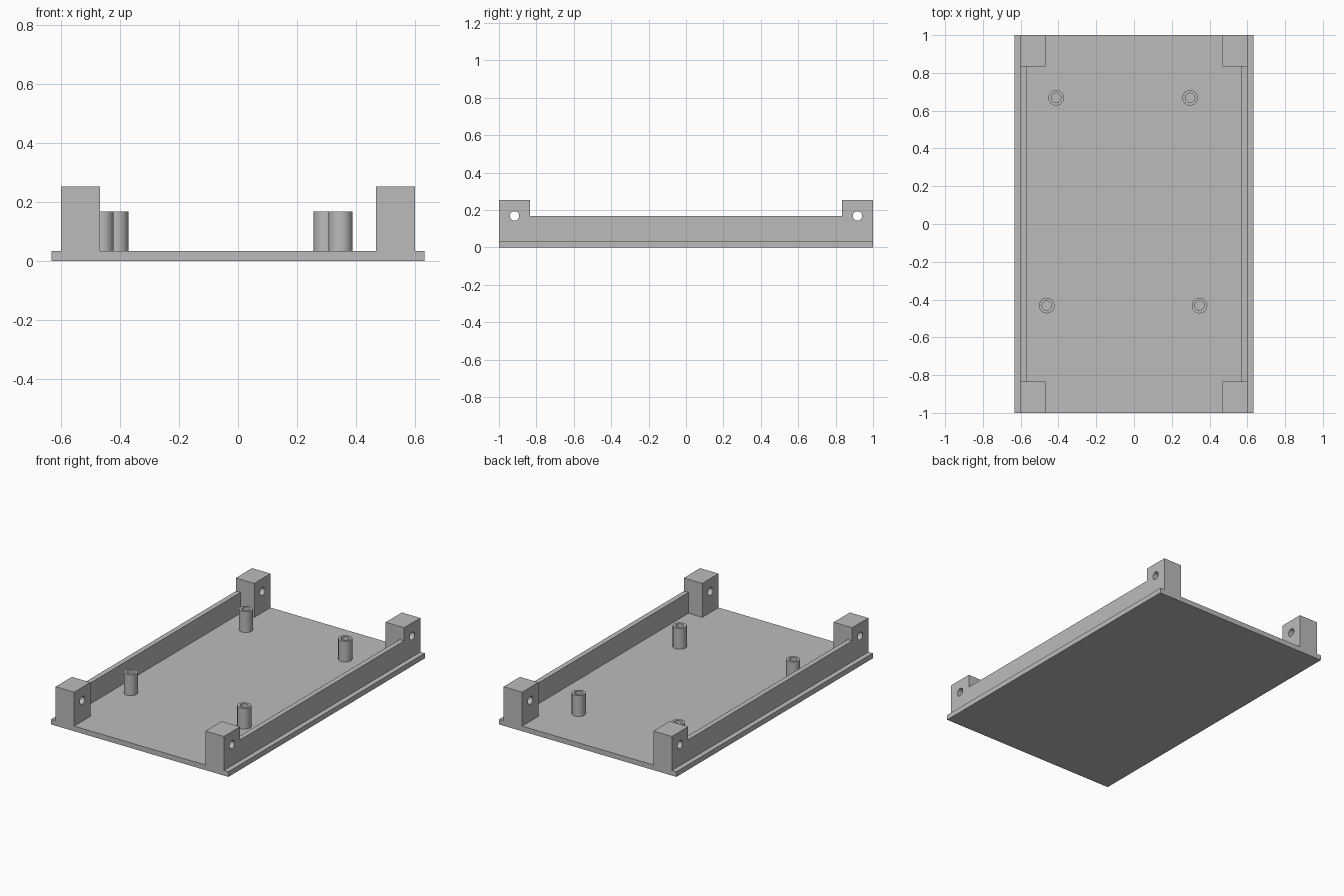
import bpy
import bmesh
from math import pi, radians
from mathutils import Matrix, Vector

cube = bpy.data.objects.get("Cube")
if cube:
    bpy.data.objects.remove(cube, do_unlink=True)

grey = bpy.data.materials.new("plain grey")
grey.use_nodes = True
grey.diffuse_color = (0.5, 0.5, 0.5, 1)
grey.node_tree.nodes["Principled BSDF"].inputs["Base Color"].default_value = (0.5, 0.5, 0.5, 1)

BASE_TOP = 0.033
WALL_TOP = 0.167
BLOCK_TOP = 0.252
SIDE = 0.6          # outer face of walls and blocks
BLOCK_Y = 0.835     # inner end of corner blocks


def finish(name, bm):
    bmesh.ops.recalc_face_normals(bm, faces=bm.faces)
    mesh = bpy.data.meshes.new(name)
    bm.to_mesh(mesh)
    bm.free()
    mesh.materials.append(grey)
    obj = bpy.data.objects.new(name, mesh)
    bpy.context.collection.objects.link(obj)
    return obj


def box(name, low, high):
    low, high = Vector(low), Vector(high)
    bm = bmesh.new()
    bmesh.ops.create_cube(bm, size=1, matrix=Matrix.Translation((low + high) / 2)
                          @ Matrix.Diagonal((high - low).to_4d()))
    return finish(name, bm)


def cylinder(name, centre, radius, length, turn=Matrix()):
    bm = bmesh.new()
    bmesh.ops.create_cone(bm, cap_ends=True, segments=32, radius1=radius, radius2=radius,
                          depth=length, matrix=Matrix.Translation(centre) @ turn)
    return finish(name, bm)


def select_only(obj):
    bpy.ops.object.select_all(action="DESELECT")
    obj.select_set(True)
    bpy.context.view_layer.objects.active = obj


def drill(obj, cutter):
    cutter.hide_render = True
    mod = obj.modifiers.new("hole", "BOOLEAN")
    mod.operation = "DIFFERENCE"
    mod.solver = "EXACT"
    mod.object = cutter
    select_only(obj)
    bpy.ops.object.modifier_apply(modifier=mod.name)
    bpy.data.objects.remove(cutter, do_unlink=True)
    bpy.ops.object.shade_smooth_by_angle(angle=radians(30))


# Base plate
box("base_plate", (-0.632, -1, 0), (0.632, 1, BASE_TOP))

# Side walls and drilled corner blocks
for side, sx in (("left", 1), ("right", -1)):
    xs = sorted((sx * 0.567, sx * SIDE))
    box(side + "_wall", (xs[0], -BLOCK_Y, BASE_TOP), (xs[1], BLOCK_Y, WALL_TOP))
    for end, sy in (("front", -1), ("back", 1)):
        xs = sorted((sx * 0.468, sx * SIDE))
        ys = sorted((sy * BLOCK_Y, sy))
        block = box(f"{end}_{side}_block", (xs[0], ys[0], BASE_TOP), (xs[1], ys[1], BLOCK_TOP))
        drill(block, cylinder("screw_hole", (sx * 0.534, sy * 0.917, 0.168), 0.025, 0.3,
                              Matrix.Rotation(pi / 2, 4, "Y")))

# Hollow standoff posts
posts = {"back_right": (-0.412, 0.668), "back_left": (0.297, 0.668),
         "front_right": (-0.462, -0.432), "front_left": (0.347, -0.432)}
height = WALL_TOP - BASE_TOP
for place, (x, y) in posts.items():
    middle = (x, y, BASE_TOP + height / 2)
    post = cylinder(place + "_post", middle, 0.041, height)
    drill(post, cylinder("post_bore", middle, 0.025, height * 2))
